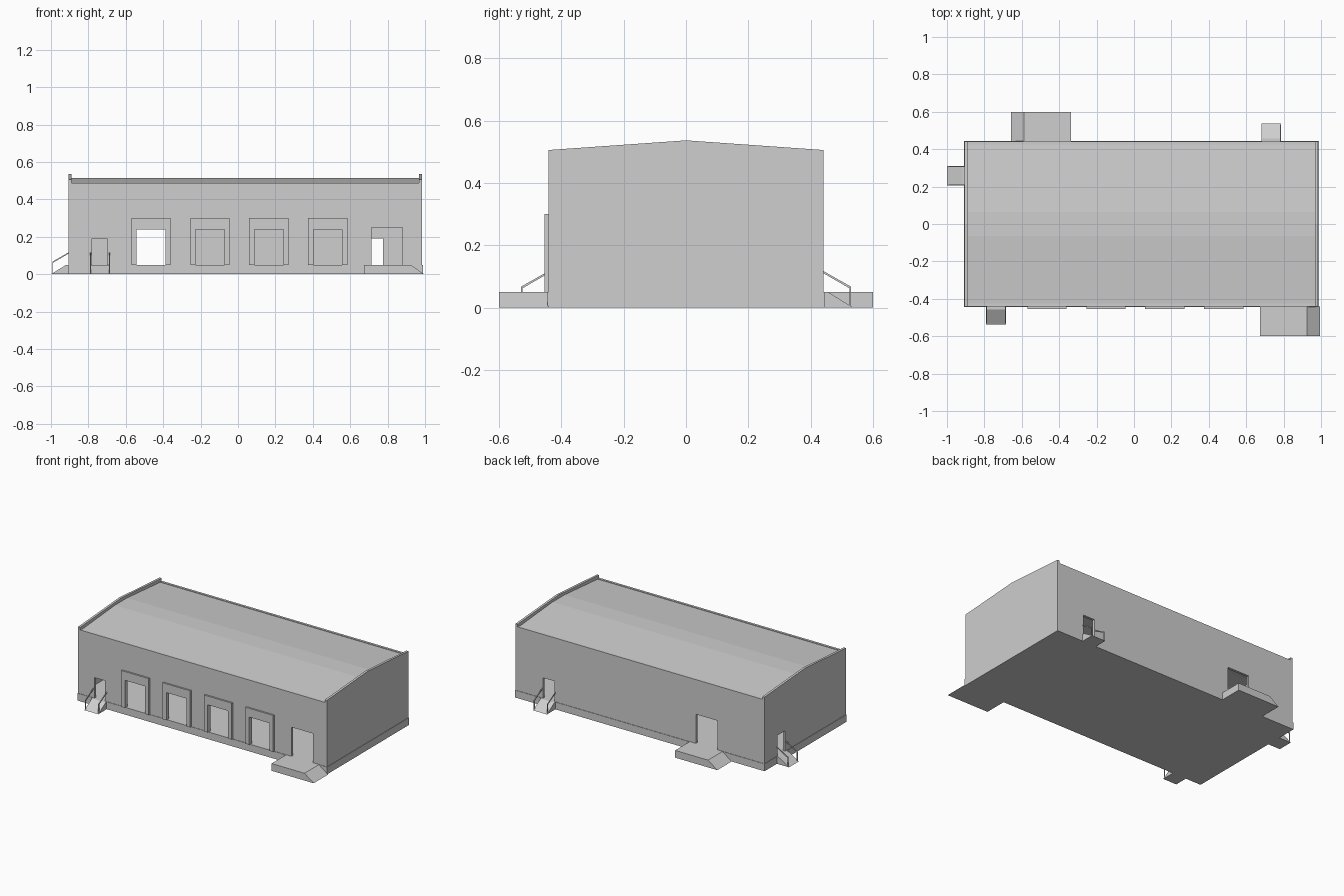
import bpy
import bmesh
from mathutils import Vector

cube = bpy.data.objects.get("Cube")
if cube:
    bpy.data.objects.remove(cube, do_unlink=True)

# One plain concrete colour
GREY = (0.62, 0.62, 0.62, 1.0)
concrete = bpy.data.materials.new("concrete_grey")
concrete.use_nodes = True
concrete.diffuse_color = GREY
concrete.node_tree.nodes["Principled BSDF"].inputs["Base Color"].default_value = GREY

X, Y, Z = Vector((1, 0, 0)), Vector((0, 1, 0)), Vector((0, 0, 1))
LEFT, RIGHT, HALF = -0.905, 0.985, 0.442   # building footprint
FLOOR, WALL = 0.05, 0.016                  # slab top, wall thickness


def prism(name, outline, origin, across, along, depth):
    """Extrude an upright outline of (across, z) points in the given direction."""
    bm = bmesh.new()
    verts = [bm.verts.new(Vector(origin) + across * a + Z * z) for a, z in outline]
    face = bm.faces.new(verts)
    out = bmesh.ops.extrude_face_region(bm, geom=[face])
    moved = [v for v in out["geom"] if isinstance(v, bmesh.types.BMVert)]
    bmesh.ops.translate(bm, vec=along * depth, verts=moved)
    bmesh.ops.recalc_face_normals(bm, faces=bm.faces)
    mesh = bpy.data.meshes.new(name)
    bm.to_mesh(mesh)
    bm.free()
    mesh.materials.append(concrete)
    obj = bpy.data.objects.new(name, mesh)
    bpy.context.collection.objects.link(obj)
    return obj


def notched(start, end, top, openings, base=FLOOR):
    """Wall outline whose bottom edge is notched by (left, right, height) openings."""
    pts = [(start, base)]
    for a, b, h in sorted(openings):
        pts += [(a, base), (a, h), (b, h), (b, base)]
    return pts + [(end, base)] + top


# Floor slab, a hair wider than the walls
lip = 0.003
prism("floor_slab", [(LEFT - lip, 0), (RIGHT + lip, 0), (RIGHT + lip, FLOOR), (LEFT - lip, FLOOR)],
      (0, -HALF - lip, 0), X, Y, 2 * (HALF + lip))

# Long walls with door and dock openings
docks = [-0.465, -0.15, 0.165, 0.48]
dock_half, dock_top, eave = 0.077, 0.24, 0.488
small_top, big_top = 0.19, 0.25
x0, x1 = LEFT + WALL, RIGHT - WALL
long_top = [(x1, eave), (x0, eave)]
front_openings = [(c - dock_half, c + dock_half, dock_top) for c in docks]
front_openings += [(-0.78, -0.70, small_top), (0.715, 0.88, big_top)]
back_openings = [(-0.55, -0.385, big_top), (0.69, 0.775, small_top)]
prism("front_wall", notched(x0, x1, long_top, front_openings), (0, -HALF, 0), X, Y, WALL)
prism("back_wall", notched(x0, x1, long_top, back_openings), (0, HALF, 0), X, -Y, WALL)

# Gable walls rising above the roof
gable_top = [(HALF, 0.506), (0, 0.537), (-HALF, 0.506)]
prism("left_end_wall", notched(-HALF, HALF, gable_top, [(0.217, 0.298, small_top)]),
      (LEFT, 0, 0), Y, X, WALL)
prism("right_end_wall", notched(-HALF, HALF, gable_top, []), (RIGHT, 0, 0), Y, -X, WALL)

# Low roof with a flat strip along the ridge
inner, ridge = HALF - WALL, 0.065
roof = [(-inner, 0.484), (-ridge, 0.514), (ridge, 0.514), (inner, 0.484)]
underside = [(y, z - 0.015) for y, z in reversed(roof)]
prism("roof", roof + underside, (x0, 0, 0), Y, X, x1 - x0)

# Raised surrounds of the loading docks
for i, c in enumerate(docks):
    surround = notched(-0.105, 0.105, [(0.105, 0.30), (-0.105, 0.30)],
                       [(-dock_half, dock_half, dock_top)], FLOOR)
    prism(f"dock_surround_{i + 1}", surround, (c, -HALF, 0), X, -Y, 0.012)

# Wide platforms with a ramp at one end
platform = [(0, 0), (0.32, 0), (0.25, FLOOR), (0, FLOOR)]
prism("front_platform", platform, (0.675, -HALF, 0), X, -Y, 0.158)
prism("back_platform", platform, (-0.338, HALF, 0), -X, Y, 0.158)

# Small door ramps with a handrail on each side
slope = [(0, 0), (0.095, 0), (0.014, FLOOR), (0, FLOOR)]
rail = [(0, 0.110), (0, 0.117), (0.088, 0.067), (0.088, 0.004), (0.083, 0.007), (0.083, 0.062)]
width, bar = 0.105, 0.005
entries = [("front", (-0.738, -HALF, 0), -Y, X),
           ("back", (0.733, HALF, 0), Y, X),
           ("left", (LEFT, 0.258, 0), -X, Y)]
for side, spot, out, across in entries:
    edge = Vector(spot) - across * width / 2
    prism(f"{side}_door_ramp", slope, edge, out, across, width)
    for n, shift in enumerate((0, width - bar)):
        prism(f"{side}_handrail_{n + 1}", rail, edge + across * shift, out, across, bar)
